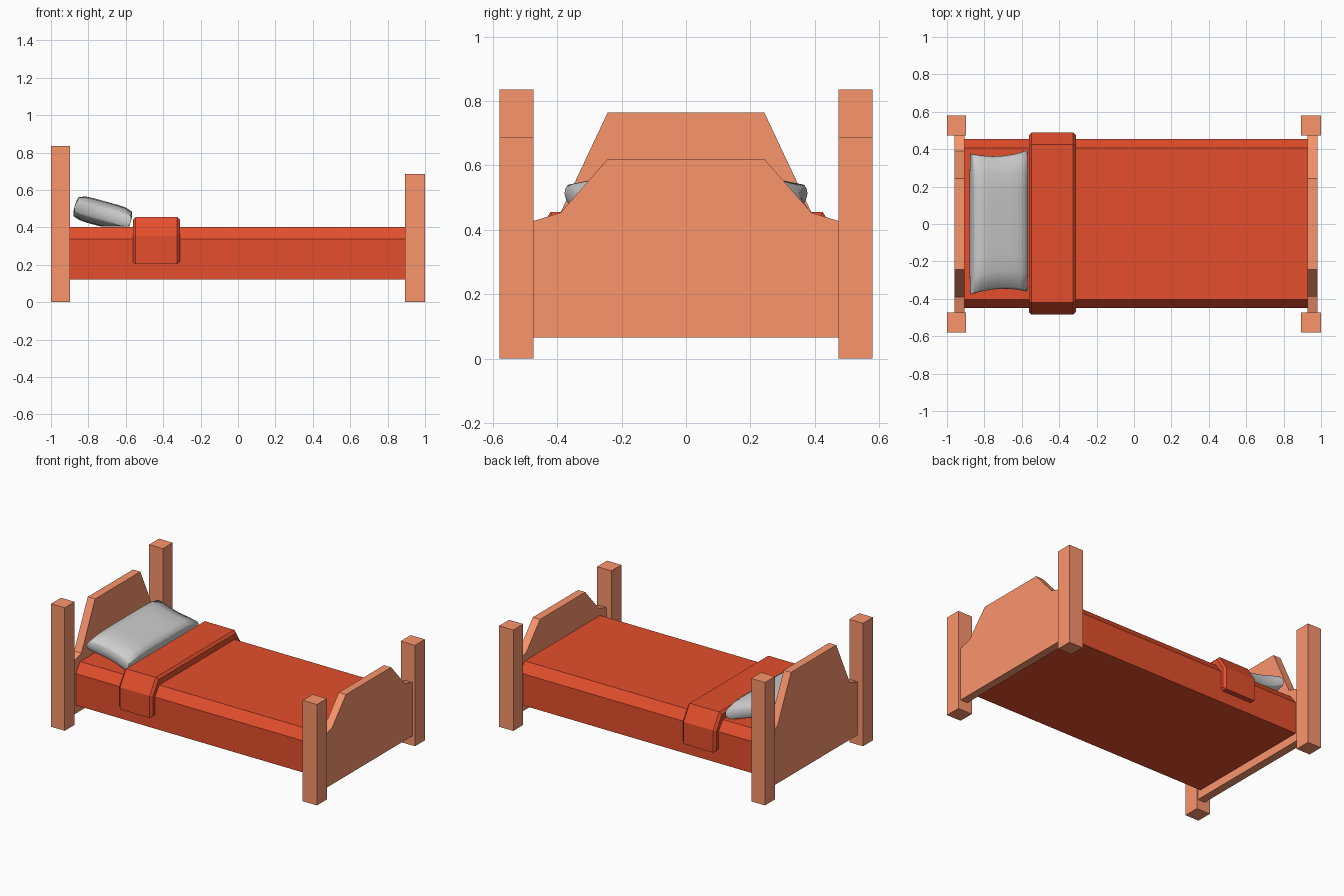
import bpy, bmesh, math
from mathutils import Vector

if "Cube" in bpy.data.objects:
    bpy.data.objects.remove(bpy.data.objects["Cube"])


def material(name, color):
    m = bpy.data.materials.new(name)
    m.diffuse_color = (*color, 1)
    m.use_nodes = True
    m.node_tree.nodes["Principled BSDF"].inputs["Base Color"].default_value = m.diffuse_color
    return m


WOOD = material("wood", (0.96, 0.30, 0.152))
RED = material("red_cloth", (0.78, 0.078, 0.026))


def finish(name, bm, mat=None):
    bmesh.ops.recalc_face_normals(bm, faces=bm.faces)
    me = bpy.data.meshes.new(name)
    bm.to_mesh(me)
    bm.free()
    ob = bpy.data.objects.new(name, me)
    bpy.context.collection.objects.link(ob)
    if mat:
        me.materials.append(mat)
    return ob


def extrude_x(name, half, x0, x1, mat, y_shift=0.0, bevel=0.0):
    """Mirror a half (y, z) profile and sweep it along x."""
    outline = half + [(-y, z) for y, z in reversed(half)]
    bm = bmesh.new()
    face = bm.faces.new([bm.verts.new((x0, y + y_shift, z)) for y, z in outline])
    new = bmesh.ops.extrude_face_region(bm, geom=[face])["geom"]
    bmesh.ops.translate(bm, vec=(x1 - x0, 0, 0),
                        verts=[v for v in new if isinstance(v, bmesh.types.BMVert)])
    if bevel:
        # chamfer only the outlines of the two end faces
        edges = [e for e in bm.edges
                 if abs(e.verts[0].co.x - e.verts[1].co.x) < 1e-5]
        bmesh.ops.bevel(bm, geom=edges, offset=bevel, segments=1, affect='EDGES')
    return finish(name, bm, mat)


# Posts and shaped end boards
for end, x0, x1, height, bx0, bx1, crest in (
        ("head", -1.0, -0.897, 0.836, -0.96, -0.905, 0.765),
        ("foot", 0.893, 1.0, 0.686, 0.928, 0.982, 0.62)):
    for side, s in (("front", -1), ("back", 1)):
        bm = bmesh.new()
        bmesh.ops.create_cube(bm, size=1)
        for v in bm.verts:
            v.co = Vector(((x0 + x1) / 2 + v.co.x * (x1 - x0),
                           s * 0.5265 + v.co.y * 0.107,
                           (v.co.z + 0.5) * height))
        finish(f"{end}_post_{side}", bm, WOOD)
    extrude_x(f"{end}board", [(0.475, 0.066), (0.475, 0.427), (0.39, 0.453), (0.243, crest)],
              bx0, bx1, WOOD)

# Mattress with chamfered top edges
extrude_x("mattress", [(0.452, 0.122), (0.452, 0.337), (0.405, 0.401)],
          -0.91, 0.93, RED, y_shift=0.002)

# Folded blanket band
extrude_x("blanket_fold", [(0.487, 0.203), (0.487, 0.353), (0.423, 0.455)],
          -0.562, -0.31, RED, y_shift=0.002, bevel=0.015)

# Pillow: tilted slab with pinched sides, flattened where it rests on the mattress
bm = bmesh.new()
bmesh.ops.create_cube(bm, size=2)
bmesh.ops.subdivide_edges(bm, edges=bm.edges[:], cuts=7, use_grid_fill=True)
tilt = math.radians(15.5)
for v in bm.verts:
    u, w, h = v.co
    rim = (1 - 0.22 * abs(u) ** 6) * (1 - 0.45 * abs(w) ** 6)
    half = 0.068 * rim
    x = u * (0.148 + 0.008 * (1 - h * h))
    y = w * (0.345 + 0.022 * u * u + 0.010 * (1 - h * h)) + 0.008 + 0.008 * u
    z = h * half
    v.co = Vector((-0.723 + x * math.cos(tilt) + z * math.sin(tilt), y,
                   max(0.404, 0.472 - x * math.sin(tilt) + z * math.cos(tilt))))
pillow = finish("pillow", bm)
bpy.context.view_layer.objects.active = pillow
pillow.select_set(True)
bpy.ops.object.shade_smooth_by_angle(angle=math.radians(60))
